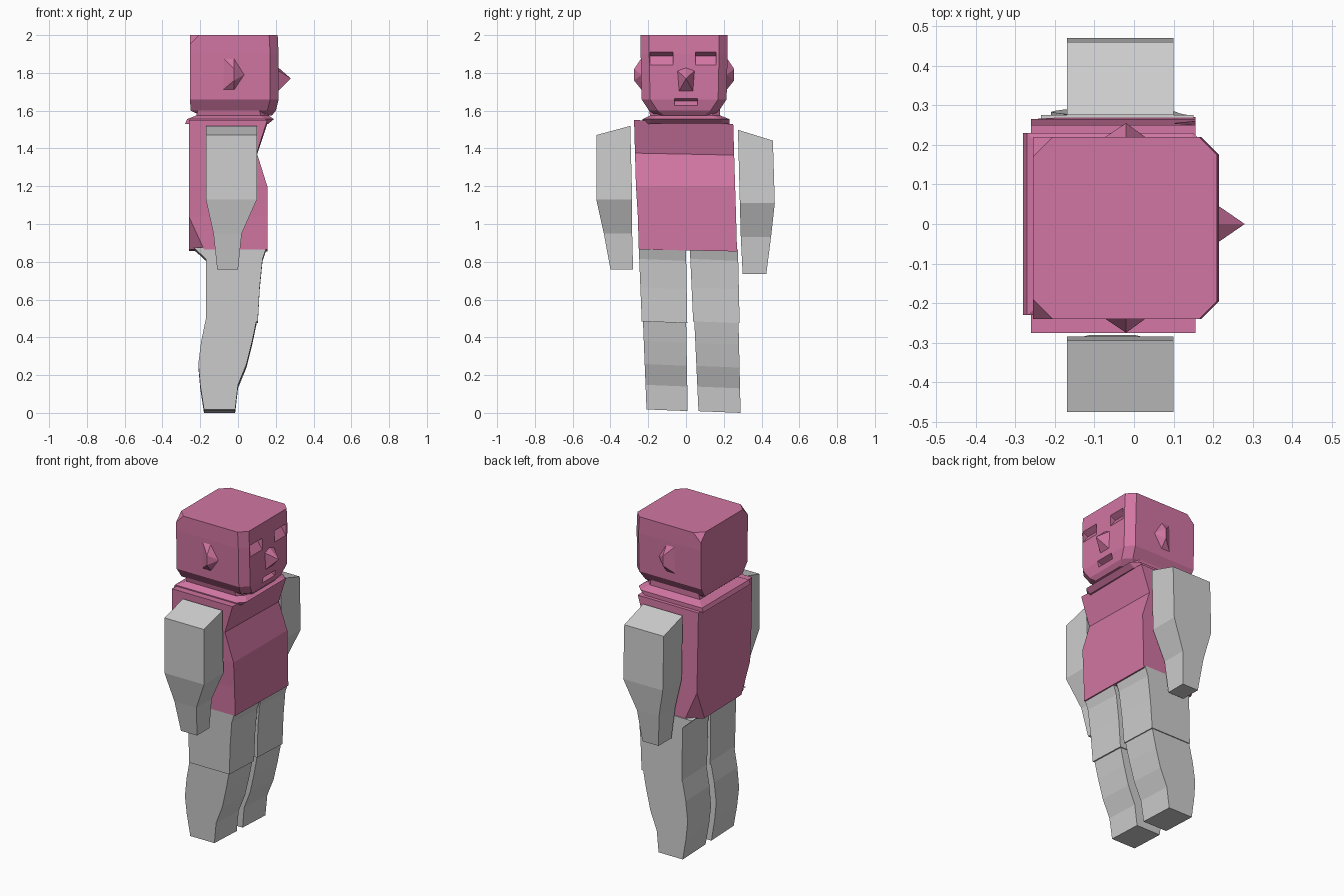
import bpy
import bmesh
from mathutils import Vector

cube = bpy.data.objects.get("Cube")
if cube:
    bpy.data.objects.remove(cube, do_unlink=True)


def make_material(name, colour):
    material = bpy.data.materials.new(name)
    material.use_nodes = True
    material.diffuse_color = colour
    shader = next(n for n in material.node_tree.nodes if n.type == "BSDF_PRINCIPLED")
    shader.inputs["Base Color"].default_value = colour
    shader.inputs["Roughness"].default_value = 0.8
    return material


pink = make_material("pink", (0.64, 0.18, 0.36, 1))
grey = make_material("light grey", (0.62, 0.62, 0.62, 1))


def finish(name, bm, material):
    """Turn a bmesh into a flat shaded, named object."""
    bmesh.ops.recalc_face_normals(bm, faces=bm.faces[:])
    mesh = bpy.data.meshes.new(name)
    bm.to_mesh(mesh)
    bm.free()
    if material:
        mesh.materials.append(material)
    obj = bpy.data.objects.new(name, mesh)
    bpy.context.collection.objects.link(obj)
    return obj


def loft(name, sections, material, front_cut=0, tilts=None, back_cuts=None, chip=0):
    """Stack boxy sections (z, back, front, right, left) with optional cut corners."""
    bm = bmesh.new()
    rings = []
    for i, (z, back, front, right, left) in enumerate(sections):
        f = front_cut
        b = back_cuts[i] if back_cuts else 0
        tilt = tilts[i] if tilts else 0
        outline = [(front, right + f), (front, left - f), (front - f, left),
                   (back + b, left), (back, left - b), (back, right + b),
                   (back + b, right), (front - f, right)]
        middle = (right + left) / 2
        rings.append([bm.verts.new((x, y, z + tilt * (y - middle))) for x, y in outline])
    for low, high in zip(rings, rings[1:]):
        for i in range(len(low)):
            j = (i + 1) % len(low)
            bm.faces.new((low[i], low[j], high[j], high[i]))
    bm.faces.new(rings[0])
    bm.faces.new(rings[-1])
    bmesh.ops.remove_doubles(bm, verts=bm.verts[:], dist=0.0005)
    if chip:
        top = max(v.co.z for v in bm.verts)
        corners = [v for v in bm.verts if v.co.z > top - 0.001 and v.co.x < 0]
        bmesh.ops.bevel(bm, geom=corners, offset=chip, segments=1, affect="VERTICES")
    return finish(name, bm, material)


def hull(name, points, material):
    """Wrap a small faceted solid around a few points."""
    bm = bmesh.new()
    for point in points:
        bm.verts.new(Vector(point))
    result = bmesh.ops.convex_hull(bm, input=bm.verts[:])
    spare = {g for g in result["geom_interior"] if isinstance(g, bmesh.types.BMVert)}
    bmesh.ops.delete(bm, geom=list(spare), context="VERTS")
    return finish(name, bm, material)


def carve(target, cutter):
    """Cut a recess, keep the result and drop the cutter."""
    cutter.hide_render = True
    modifier = target.modifiers.new("recess", "BOOLEAN")
    modifier.operation = "DIFFERENCE"
    modifier.solver = "EXACT"
    modifier.object = cutter
    graph = bpy.context.evaluated_depsgraph_get()
    carved = bpy.data.meshes.new_from_object(target.evaluated_get(graph))
    target.modifiers.clear()
    target.data = carved
    bpy.data.objects.remove(cutter, do_unlink=True)


def wedge(name, right, left, face, depth, low, high, ridge):
    """Wedge across the face whose deepest line sits at the ridge height."""
    return hull(name, [(x, y, z) for y in (right, left)
                       for x, z in ((face, low), (face, high), (depth, ridge))], None)


# Torso with a pinched chest and cut lower back corners
loft("torso", [
    (0.86, -0.26, 0.155, -0.25, 0.27),
    (1.04, -0.26, 0.155, -0.255, 0.265),
    (1.2, -0.26, 0.155, -0.265, 0.26),
    (1.37, -0.26, 0.1, -0.27, 0.255),
    (1.54, -0.26, 0.155, -0.275, 0.25),
], pink, tilts=[-0.02, 0, 0, -0.02, -0.04], back_cuts=[0.08, 0, 0, 0, 0])

# Flared collar and neck
loft("neck", [
    (1.53, -0.28, 0.16, -0.23, 0.23),
    (1.555, -0.27, 0.19, -0.23, 0.23),
    (1.575, -0.22, 0.16, -0.19, 0.18),
    (1.62, -0.21, 0.15, -0.2, 0.18),
], pink, front_cut=0.04)

# Head with cut front edges and chipped rear corners
head = loft("head", [
    (1.575, -0.2, 0.18, -0.16, 0.14),
    (1.6, -0.25, 0.2, -0.195, 0.175),
    (1.66, -0.255, 0.215, -0.235, 0.215),
    (1.9, -0.255, 0.215, -0.24, 0.22),
    (2, -0.255, 0.21, -0.24, 0.22),
], pink, front_cut=0.045, chip=0.05)

# Recessed eyes and mouth
for right, left in ((-0.19, -0.07), (0.05, 0.16)):
    carve(head, wedge("eye_cutter", right, left, 0.23, 0.18, 1.82, 1.92, 1.89))
carve(head, wedge("mouth_cutter", -0.06, 0.06, 0.23, 0.18, 1.61, 1.67, 1.65))

# Nose and ears
hull("nose", [(0.2, -0.055, 1.82), (0.2, 0.055, 1.82), (0.2, 0, 1.84),
              (0.2, -0.045, 1.69), (0.2, 0.045, 1.69), (0.28, 0, 1.77)], pink)
for name, cheek, side in (("right_ear", -0.235, -1), ("left_ear", 0.215, 1)):
    rim = [(x, cheek, z) for x in (-0.08, -0.02) for z in (1.71, 1.88)]
    tips = [(-0.02, cheek + side * 0.04, z) for z in (1.76, 1.82)]
    hull(name, rim + tips + [(0.035, cheek, 1.79)], pink)

# Arms tapering to the wrists
arm_depth = [(-0.11, 0), (-0.13, 0.02), (-0.17, 0.1), (-0.17, 0.1)]
arms = {
    "right_arm": ([0.76, 0.95, 1.13, 1.495], 0.27,
                  [(-0.4, -0.28), (-0.435, -0.285), (-0.475, -0.285), (-0.475, -0.295)]),
    "left_arm": ([0.735, 0.93, 1.11, 1.47], -0.31,
                 [(0.3, 0.425), (0.29, 0.45), (0.285, 0.47), (0.275, 0.46)]),
}
for name, (heights, slope, widths) in arms.items():
    loft(name, [(z, *d, *w) for z, d, w in zip(heights, arm_depth, widths)],
         grey, tilts=[0, 0, 0, slope])

# Legs: a thigh and a slightly narrower shin on each side
shin = [(0, -0.18, -0.015), (0.13, -0.2, 0), (0.24, -0.21, 0.045),
        (0.36, -0.195, 0.075), (0.48, -0.17, 0.1)]
thigh = [(0.48, -0.17, 0.105), (0.66, -0.17, 0.115), (0.81, -0.17, 0.13),
         (0.87, -0.235, 0.15)]


def leg_part(name, profile, foot, hip, inset, lift):
    sections = []
    for z, back, front in profile:
        t = z / 0.87
        right, left = (a + (b - a) * t for a, b in zip(foot, hip))
        sections.append((z + lift, back, front, right + inset, left - inset))
    loft(name, sections, grey, tilts=[-0.04] * len(sections))


for side, foot, hip, lift in (("right", (-0.215, 0.015), (-0.25, 0), 0.014),
                              ("left", (0.06, 0.295), (0.02, 0.275), 0.0045)):
    leg_part(side + "_shin", shin, foot, hip, 0.006, lift)
    leg_part(side + "_thigh", thigh, foot, hip, 0, 0)
